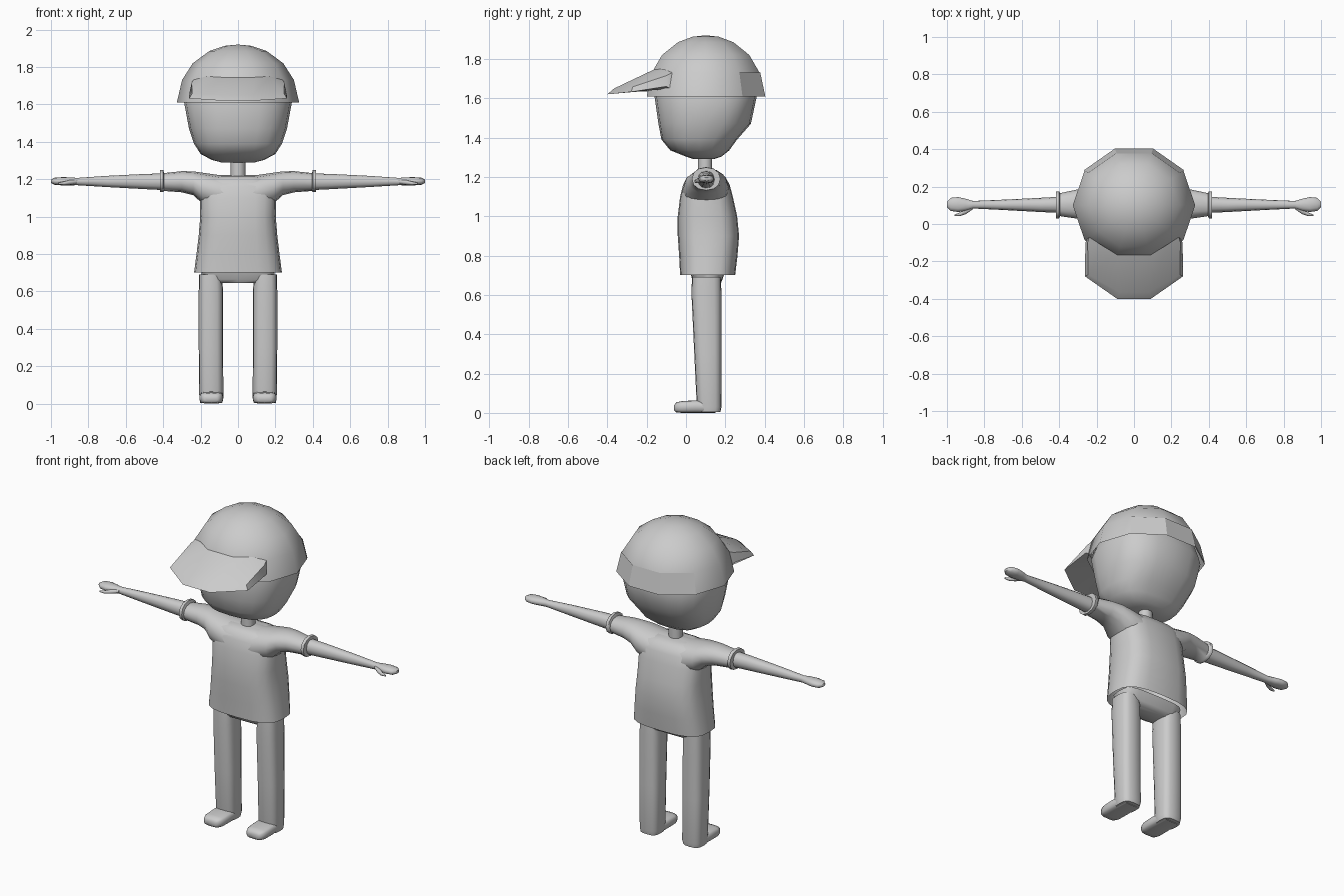
import bpy, bmesh, math

old = bpy.data.objects.get("Cube")
if old:
    bpy.data.objects.remove(old, do_unlink=True)

grey = bpy.data.materials.new("light grey")
grey.use_nodes = True
GREY = (0.6, 0.6, 0.6, 1)
grey.diffuse_color = GREY
grey.node_tree.nodes["Principled BSDF"].inputs["Base Color"].default_value = GREY


def finish(name, bm, angle=50):
    """Turn a bmesh into a grey object with smooth shading below the angle."""
    bmesh.ops.recalc_face_normals(bm, faces=bm.faces)
    mesh = bpy.data.meshes.new(name)
    bm.to_mesh(mesh)
    bm.free()
    mesh.materials.append(grey)
    ob = bpy.data.objects.new(name, mesh)
    bpy.context.scene.collection.objects.link(ob)
    bpy.ops.object.select_all(action='DESELECT')
    ob.select_set(True)
    bpy.context.view_layer.objects.active = ob
    if angle:
        bpy.ops.object.shade_smooth_by_angle(angle=math.radians(angle))
    return ob


def bridge(bm, rows, closed=True):
    """Skin neighbouring rows of vertices with quads."""
    for a, b in zip(rows, rows[1:]):
        n = len(a)
        for i in range(n if closed else n - 1):
            j = (i + 1) % n
            bm.faces.new((a[i], a[j], b[j], b[i]))


def loft(name, rings, axis="z", n=16, power=2.6, side=1, ends=(True, True), angle=50):
    """Rings are (position, low u, high u, low v, high v); u, v = x, y or y, z."""
    bm = bmesh.new()
    rows = []
    for t, u0, u1, v0, v1 in rings:
        row = []
        for k in range(n):
            a = 2 * math.pi * k / n
            c, s = math.cos(a), math.sin(a)
            u = (u0 + u1) / 2 + (u1 - u0) / 2 * math.copysign(abs(c) ** (2 / power), c)
            v = (v0 + v1) / 2 + (v1 - v0) / 2 * math.copysign(abs(s) ** (2 / power), s)
            p = {"z": (u, v, t), "x": (t, u, v), "y": (u, t, v)}[axis]
            row.append(bm.verts.new((p[0] * side, p[1], p[2])))
        rows.append(row)
    bridge(bm, rows)
    if ends[0]:
        bm.faces.new(rows[0])
    if ends[1]:
        bm.faces.new(rows[-1])
    return finish(name, bm, angle)


def upright(rings):
    """Symmetric rings (z, half width, front y, back y)."""
    return [(z, -w, w, f, b) for z, w, f, b in rings]


# Head and neck
loft("head", upright([
    (1.29, .09, .04, .14), (1.303, .14, 0, .18), (1.335, .2, -.08, .22),
    (1.39, .235, -.125, .26), (1.47, .262, -.14, .33), (1.61, .288, -.16, .36),
    (1.72, .25, -.13, .33)]), n=20)
loft("neck", upright([(1.18, .04, .06, .135), (1.32, .04, .06, .135)]), n=10, power=2)

# Shirt: body, then a tube running from sleeve to sleeve
loft("shirt_body", upright([
    (.7, .235, -.03, .25), (.8, .222, -.035, .262), (.9, .21, -.042, .27),
    (1, .202, -.042, .26), (1.1, .205, -.03, .238), (1.16, .2, -.015, .222),
    (1.2, .17, .005, .2), (1.217, .1, .04, .16)]), n=20, power=3, ends=(False, True))
half = [(.1, -.02, .22, 1.03, 1.222), (.19, -.01, .215, 1.07, 1.235),
        (.24, .015, .2, 1.115, 1.242), (.3, .028, .185, 1.13, 1.243),
        (.395, .042, .165, 1.137, 1.233), (.4, .03, .175, 1.13, 1.25),
        (.418, .03, .175, 1.132, 1.248)]
loft("shirt_sleeves", [(-r[0], *r[1:]) for r in reversed(half)] + half,
     axis="x", n=12, power=2.2, angle=60)

# Trousers seat
loft("trouser_seat", upright([(.645, .15, .05, .16), (.665, .19, .035, .18),
                              (.72, .2, .02, .2)]), power=4)

# Limbs on both sides
for side, label in ((1, "left"), (-1, "right")):
    loft(label + "_leg", [
        (.004, .085, .202, .06, .175), (.03, .078, .207, .055, .18),
        (.3, .08, .21, .042, .18), (.6, .08, .21, .028, .18),
        (.69, .085, .208, .03, .178)], power=3, side=side)
    loft(label + "_shoe", [
        (-.06, .108, .178, .012, .04), (-.05, .092, .195, .003, .054),
        (-.02, .08, .206, 0, .06), (.05, .078, .207, 0, .064),
        (.15, .085, .2, 0, .06)], axis="y", power=3.5, side=side)
    loft(label + "_arm", [
        (.36, .058, .148, 1.14, 1.232), (.5, .064, .14, 1.147, 1.228),
        (.7, .075, .13, 1.158, 1.218), (.86, .083, .123, 1.168, 1.207),
        (.9, .07, .135, 1.167, 1.21), (.94, .064, .144, 1.167, 1.211),
        (.98, .07, .14, 1.17, 1.208), (1, .09, .12, 1.18, 1.198)],
        axis="x", n=12, power=2.2, side=side)
    loft(label + "_thumb", [
        (.86, .08, .105, 1.175, 1.198), (.9, .052, .085, 1.17, 1.195),
        (.93, .042, .062, 1.168, 1.188), (.96, .042, .05, 1.172, 1.182)],
        axis="x", n=8, power=2, side=side)


# Cap crown: a ten-sided dome
CROWN = [(1.61, 1), (1.73, .915), (1.82, .74), (1.885, .47), (1.913, .22)]
SIDES = 10


def crown_point(k, z, scale):
    a = 2 * math.pi * k / SIDES
    return (.327 * scale * math.cos(a), .1 + .315 * scale * math.sin(a), z)


bm = bmesh.new()
rows = [[bm.verts.new(crown_point(k, z, s)) for k in range(SIDES)] for z, s in CROWN]
bridge(bm, rows)
tip = bm.verts.new((0, .1, 1.92))
for k in range(SIDES):
    bm.faces.new((rows[-1][k], rows[-1][(k + 1) % SIDES], tip))
finish("cap_crown", bm)

# Flat band across the back of the cap
bm = bmesh.new()
band = [[bm.verts.new(crown_point(k, z, s + .012)) for k in range(1, 5)]
        for z, s in CROWN[:2]]
bridge(bm, band, closed=False)
finish("cap_back_band", bm, angle=0)

# Cap brim: columns of inner top, upper edge, outer lip and inner underside
COLUMNS = [
    [(.24, -.07, 1.73), (.248, -.1, 1.715), (.26, -.1, 1.66), (.24, -.06, 1.64)],
    [(.17, -.115, 1.75), (.245, -.27, 1.658), (.262, -.28, 1.632), (.18, -.12, 1.645)],
    [(.09, -.165, 1.745), (.08, -.365, 1.65), (.09, -.4, 1.62), (.09, -.17, 1.645)]]
mirrored = [[(-x, y, z) for x, y, z in col] for col in reversed(COLUMNS)]
bm = bmesh.new()
cols = [[bm.verts.new(p) for p in col] for col in COLUMNS + mirrored]
bridge(bm, cols)
bm.faces.new(cols[0])
bm.faces.new(cols[-1])
finish("cap_brim", bm, angle=40)
